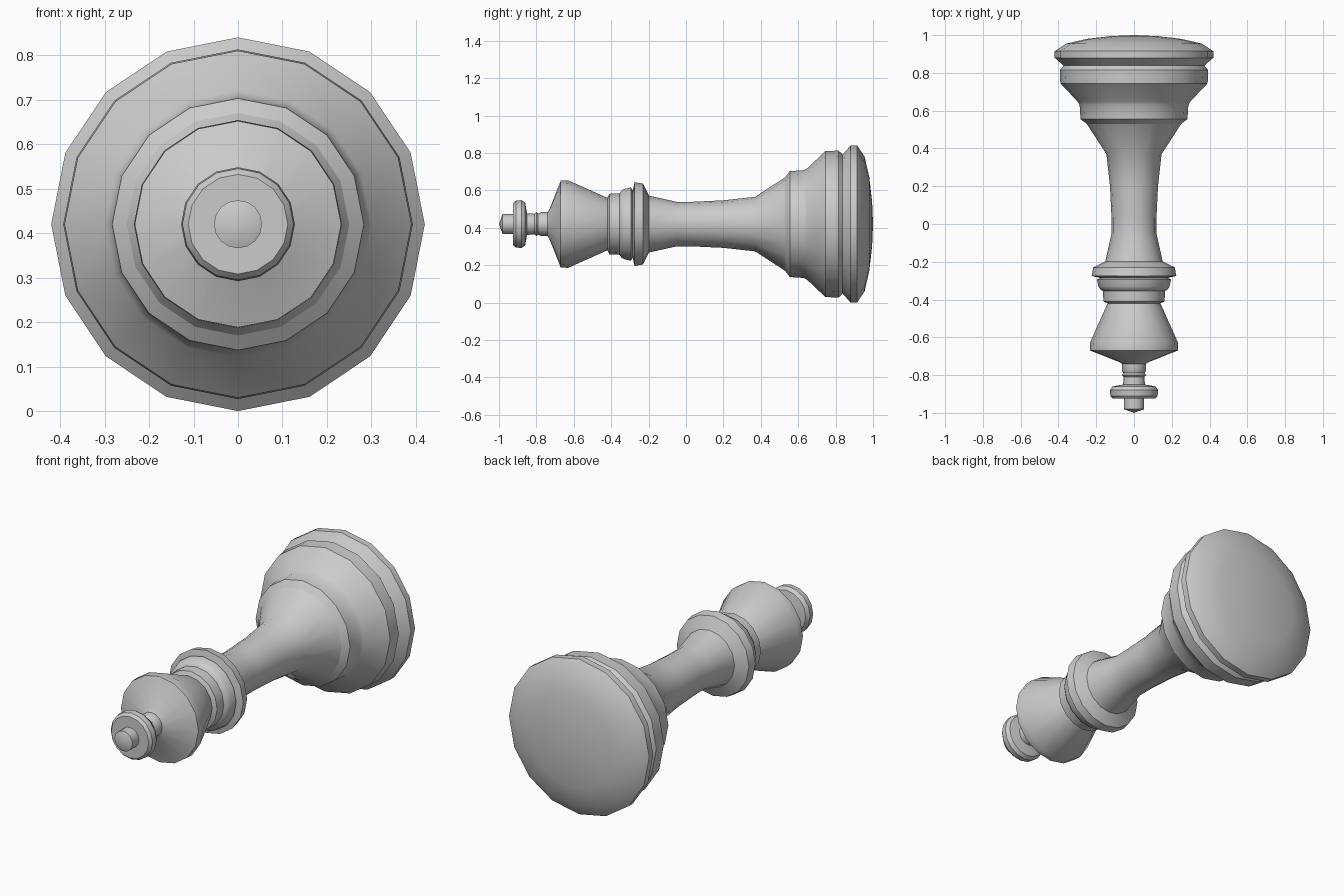
import bpy, bmesh
from math import cos, sin, pi, radians

cube = bpy.data.objects.get("Cube")
if cube:
    bpy.data.objects.remove(cube, do_unlink=True)

SIDES = 16
AXIS_Z = 0.42

grey = bpy.data.materials.new("plain grey")
grey.use_nodes = True
colour = (0.6, 0.6, 0.6, 1)
grey.diffuse_color = colour
grey.node_tree.nodes["Principled BSDF"].inputs["Base Color"].default_value = colour


def turned(name, profile):
    """Lathe a (position, radius) profile around the lying piece's long axis."""
    bm = bmesh.new()
    rings = []
    for y, r in profile:
        rings.append([bm.verts.new((r * cos(2 * pi * k / SIDES), y,
                                    AXIS_Z + r * sin(2 * pi * k / SIDES)))
                      for k in range(SIDES)])
    for a, b in zip(rings, rings[1:]):
        for k in range(SIDES):
            n = (k + 1) % SIDES
            bm.faces.new((a[k], b[k], b[n], a[n]))
    bmesh.ops.remove_doubles(bm, verts=bm.verts, dist=0.0005)
    mesh = bpy.data.meshes.new(name)
    bm.to_mesh(mesh)
    bm.free()
    mesh.materials.append(grey)
    obj = bpy.data.objects.new(name, mesh)
    bpy.context.collection.objects.link(obj)
    bpy.ops.object.select_all(action="DESELECT")
    obj.select_set(True)
    bpy.context.view_layer.objects.active = obj
    bpy.ops.object.shade_smooth_by_angle(angle=radians(32))
    return obj


# Finial: small tip, rounded disc and ridged neck
turned("finial", [(-1, 0), (-0.98, 0.054), (-0.925, 0.054), (-0.925, 0.112),
                  (-0.91, 0.125), (-0.88, 0.128), (-0.86, 0.115), (-0.85, 0.058),
                  (-0.81, 0.055), (-0.80, 0.064), (-0.79, 0.056),
                  (-0.775, 0.064), (-0.74, 0.064)])

# Flared head
turned("head", [(-0.74, 0.064), (-0.73, 0.08), (-0.67, 0.232), (-0.63, 0.234),
                (-0.42, 0.14)])

# Stacked collar rings
turned("collar", [(-0.42, 0.14), (-0.41, 0.162), (-0.355, 0.164), (-0.345, 0.18),
                  (-0.33, 0.188), (-0.295, 0.196), (-0.285, 0.18), (-0.275, 0.224),
                  (-0.23, 0.216), (-0.198, 0.152)])

# Slender stem
turned("stem", [(-0.198, 0.152), (-0.05, 0.119), (0.03, 0.119), (0.20, 0.127),
                (0.37, 0.146), (0.53, 0.25)])

# Stepped base with a gently domed underside
turned("base", [(0.53, 0.25), (0.555, 0.283), (0.63, 0.288), (0.65, 0.3),
                (0.745, 0.39), (0.815, 0.393), (0.838, 0.372), (0.88, 0.42),
                (0.915, 0.42), (0.955, 0.36), (0.98, 0.25), (0.995, 0.12),
                (1, 0)])
